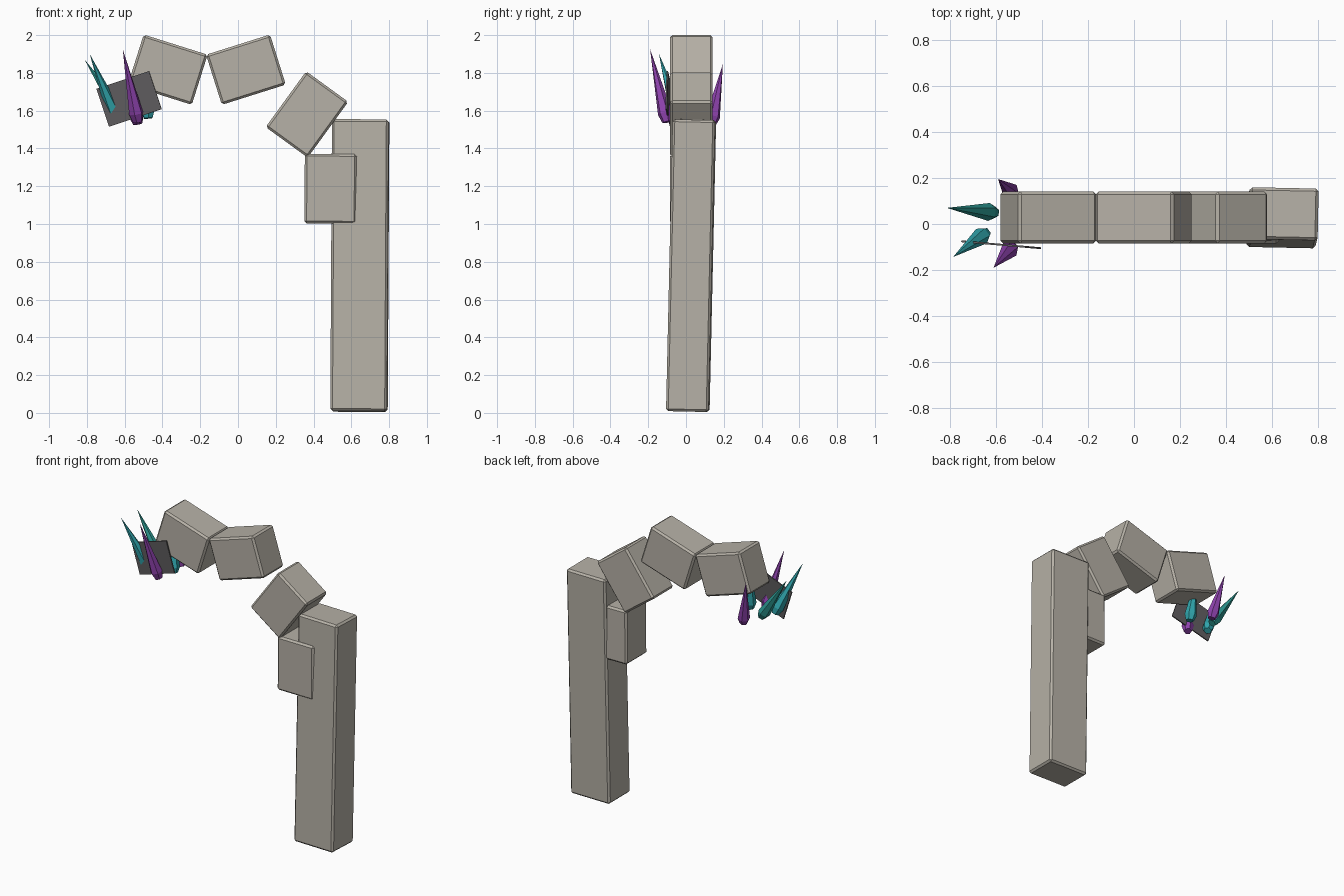
import bpy, bmesh, math
from mathutils import Vector

if "Cube" in bpy.data.objects:
    bpy.data.objects.remove(bpy.data.objects["Cube"])


def material(name, rgb):
    m = bpy.data.materials.new(name)
    m.diffuse_color = (*rgb, 1)
    m.use_nodes = True
    m.node_tree.nodes["Principled BSDF"].inputs["Base Color"].default_value = m.diffuse_color
    return m


STONE = material("warm_grey_stone", (0.47, 0.44, 0.385))
DARK = material("dark_grey", (0.11, 0.105, 0.11))
PURPLE = material("purple_crystal", (0.27, 0.055, 0.42))
TEAL = material("teal_crystal", (0.03, 0.38, 0.42))
GREEN = material("sea_green_crystal", (0.025, 0.31, 0.28))


def finish(name, bm, mat):
    bmesh.ops.recalc_face_normals(bm, faces=bm.faces)
    mesh = bpy.data.meshes.new(name)
    bm.to_mesh(mesh)
    bm.free()
    mesh.materials.append(mat)
    ob = bpy.data.objects.new(name, mesh)
    bpy.context.collection.objects.link(ob)
    return ob


def block(name, centre, size, rot=(0, 0, 0), mat=STONE, bevel=0.012):
    bm = bmesh.new()
    bmesh.ops.create_cube(bm, size=1)
    bmesh.ops.scale(bm, vec=size, verts=bm.verts)
    ob = finish(name, bm, mat)
    ob.location = centre
    ob.rotation_euler = [math.radians(a) for a in rot]
    if bevel:
        mod = ob.modifiers.new("edge_bevel", 'BEVEL')
        mod.width = bevel
        mod.segments = 1
    return ob


def spike(name, base, tip, mat, radius=0.039, sides=6):
    """Faceted crystal: narrow foot, wide shoulder, long point."""
    base, tip = Vector(base), Vector(tip)
    axis = tip - base
    length = axis.length
    bm = bmesh.new()
    rings = []
    for r, h in ((radius * 0.65, 0), (radius, length * 0.12)):
        rings.append([bm.verts.new((r * math.cos(math.tau * i / sides),
                                    r * math.sin(math.tau * i / sides), h))
                      for i in range(sides)])
    point = bm.verts.new((0, 0, length))
    low, high = rings
    bm.faces.new(low)
    for i in range(sides):
        j = (i + 1) % sides
        bm.faces.new((low[i], low[j], high[j], high[i]))
        bm.faces.new((high[i], high[j], point))
    ob = finish(name, bm, mat)
    ob.location = base
    ob.rotation_mode = 'QUATERNION'
    ob.rotation_quaternion = axis.to_track_quat('Z', 'Y')
    return ob


# Standing pillar, leaning slightly back
block("pillar", (0.645, 0.027, 0.78), (0.30, 0.225, 1.545), (-1.3, 0.3, -1.2))

# Chain of blocks arching from the pillar
block("arch_block_low", (0.49, 0.028, 1.187), (0.275, 0.225, 0.368), (0, 0.4, 0))
block("arch_block_shoulder", (0.365, 0.028, 1.58), (0.275, 0.225, 0.365), (0, 36, 0))
block("arch_block_inner", (0.042, 0.028, 1.817), (0.355, 0.225, 0.278), (0, -17.5, 0))
block("arch_block_outer", (-0.372, 0.028, 1.817), (0.355, 0.225, 0.278), (0, 17.5, 0))

# Thin dark plate hanging at the arch end
block("end_plate", (-0.577, -0.09, 1.662), (0.295, 0.008, 0.212), (0, -18.5, -5), DARK, 0)

# Crystal spikes around the plate
spike("purple_spike_front", (-0.53, -0.10, 1.54), (-0.61, -0.19, 1.925), PURPLE)
spike("purple_spike_back", (-0.53, 0.135, 1.53), (-0.59, 0.195, 1.845), PURPLE)
spike("teal_spike_front", (-0.645, -0.04, 1.56), (-0.785, -0.143, 1.90), TEAL)
spike("teal_spike_inner", (-0.475, -0.015, 1.56), (-0.50, 0.02, 1.88), TEAL)
spike("green_spike_back", (-0.605, 0.05, 1.56), (-0.812, 0.07, 1.87), GREEN)
